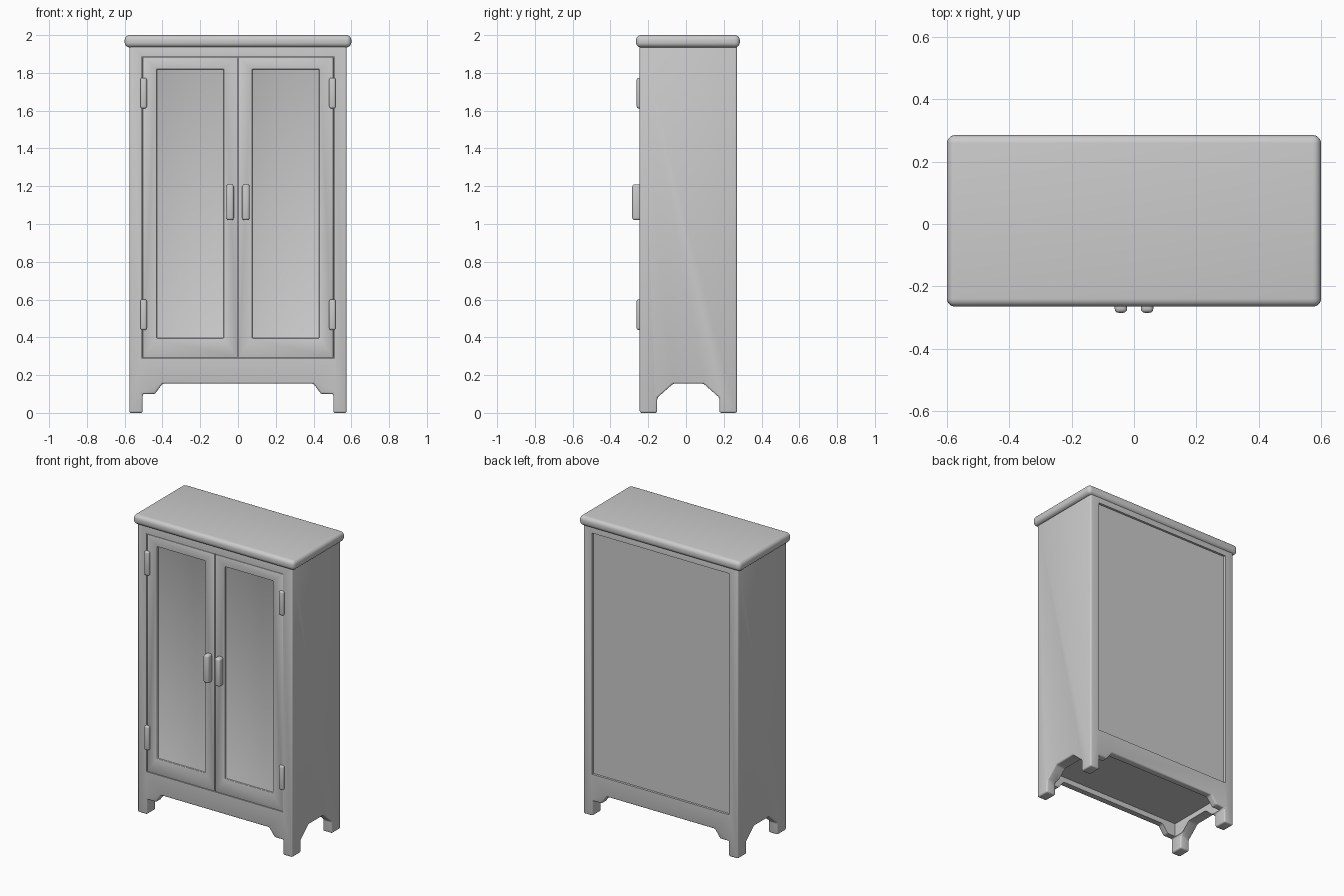
import bpy, bmesh, math

if "Cube" in bpy.data.objects:
    bpy.data.objects.remove(bpy.data.objects["Cube"])

paint = bpy.data.materials.new("plain grey")
paint.diffuse_color = (0.6, 0.6, 0.6, 1)
paint.use_nodes = True
paint.node_tree.nodes["Principled BSDF"].inputs["Base Color"].default_value = paint.diffuse_color


def finish(name, bm):
    bmesh.ops.recalc_face_normals(bm, faces=bm.faces)
    me = bpy.data.meshes.new(name)
    bm.to_mesh(me)
    bm.free()
    me.materials.append(paint)
    ob = bpy.data.objects.new(name, me)
    bpy.context.collection.objects.link(ob)
    return ob


def prism(name, outline, axis, lo, hi):
    """Extrude a 2D outline along x, y or z."""
    def place(a, b, t):
        return {"x": (t, a, b), "y": (a, t, b), "z": (a, b, t)}[axis]
    bm = bmesh.new()
    face = bm.faces.new([bm.verts.new(place(a, b, lo)) for a, b in outline])
    ext = bmesh.ops.extrude_face_region(bm, geom=[face])["geom"]
    shift = place(0, 0, hi - lo)
    bmesh.ops.translate(bm, vec=shift, verts=[v for v in ext if isinstance(v, bmesh.types.BMVert)])
    return finish(name, bm)


def box(name, x, y, z):
    return prism(name, [(x[0], y[0]), (x[1], y[0]), (x[1], y[1]), (x[0], y[1])], "z", *z)


def apply(ob, mod):
    bpy.context.view_layer.objects.active = ob
    bpy.ops.object.modifier_apply(modifier=mod.name)


def bevel(ob, width, segments=3):
    m = ob.modifiers.new("round edges", 'BEVEL')
    m.width, m.segments, m.limit_method = width, segments, 'ANGLE'
    m.angle_limit = math.radians(25)
    apply(ob, m)


def cut(ob, cutter):
    m = ob.modifiers.new("cut", 'BOOLEAN')
    m.operation, m.solver, m.object = 'DIFFERENCE', 'EXACT', cutter
    apply(ob, m)
    bpy.data.objects.remove(cutter)


def smooth(ob):
    bpy.ops.object.select_all(action='DESELECT')
    ob.select_set(True)
    bpy.context.view_layer.objects.active = ob
    bpy.ops.object.shade_smooth_by_angle(angle=math.radians(35))


# Carcass: a block with shaped leg openings on the front, back and sides
carcass = box("carcass", (-0.575, 0.575), (-0.245, 0.27), (0, 1.96))
half = [(0.505, -0.1), (0.505, 0.1), (0.44, 0.1), (0.40, 0.155)]
cut(carcass, prism("front_arch", half + [(-x, z) for x, z in reversed(half)], "y", -0.5, 0.5))
mid = 0.0125
half = [(0.165, -0.1), (0.165, 0.08), (0.08, 0.155)]
side = [(mid + y, z) for y, z in half] + [(mid - y, z) for y, z in reversed(half)]
cut(carcass, prism("side_arch", side, "x", -0.8, 0.8))
bevel(carcass, 0.018)

# Underside hollow, door opening and recessed back panel
cut(carcass, box("under_hollow", (-0.5, 0.5), (-0.2, 0.225), (-0.1, 0.19)))
cut(carcass, box("door_opening", (-0.507, 0.507), (-0.3, -0.22), (0.288, 1.887)))
cut(carcass, box("back_recess", (-0.51, 0.51), (0.255, 0.4), (0.28, 1.9)))
smooth(carcass)

# Cornice with a rounded rim
cornice = box("cornice", (-0.6, 0.6), (-0.265, 0.285), (1.935, 2.0))
bevel(cornice, 0.026, 5)
smooth(cornice)

for s, label in ((-1, "left"), (1, "right")):
    def span(a, b):
        return tuple(sorted((s * a, s * b)))

    # Door with a sunken panel
    door = box(label + "_door", span(0.002, 0.505), (-0.245, -0.215), (0.29, 1.885))
    cut(door, box("panel_recess", span(0.075, 0.43), (-0.3, -0.233), (0.395, 1.82)))
    bevel(door, 0.004, 2)
    smooth(door)

    # Hinges
    for z, level in ((0.52, "lower"), (1.693, "upper")):
        hinge = box(f"{label}_{level}_hinge", span(0.483, 0.517), (-0.261, -0.235), (z - 0.081, z + 0.081))
        bevel(hinge, 0.01)
        smooth(hinge)

    # Handle
    handle = box(label + "_handle", span(0.022, 0.062), (-0.285, -0.235), (1.02, 1.21))
    bevel(handle, 0.013)
    smooth(handle)
